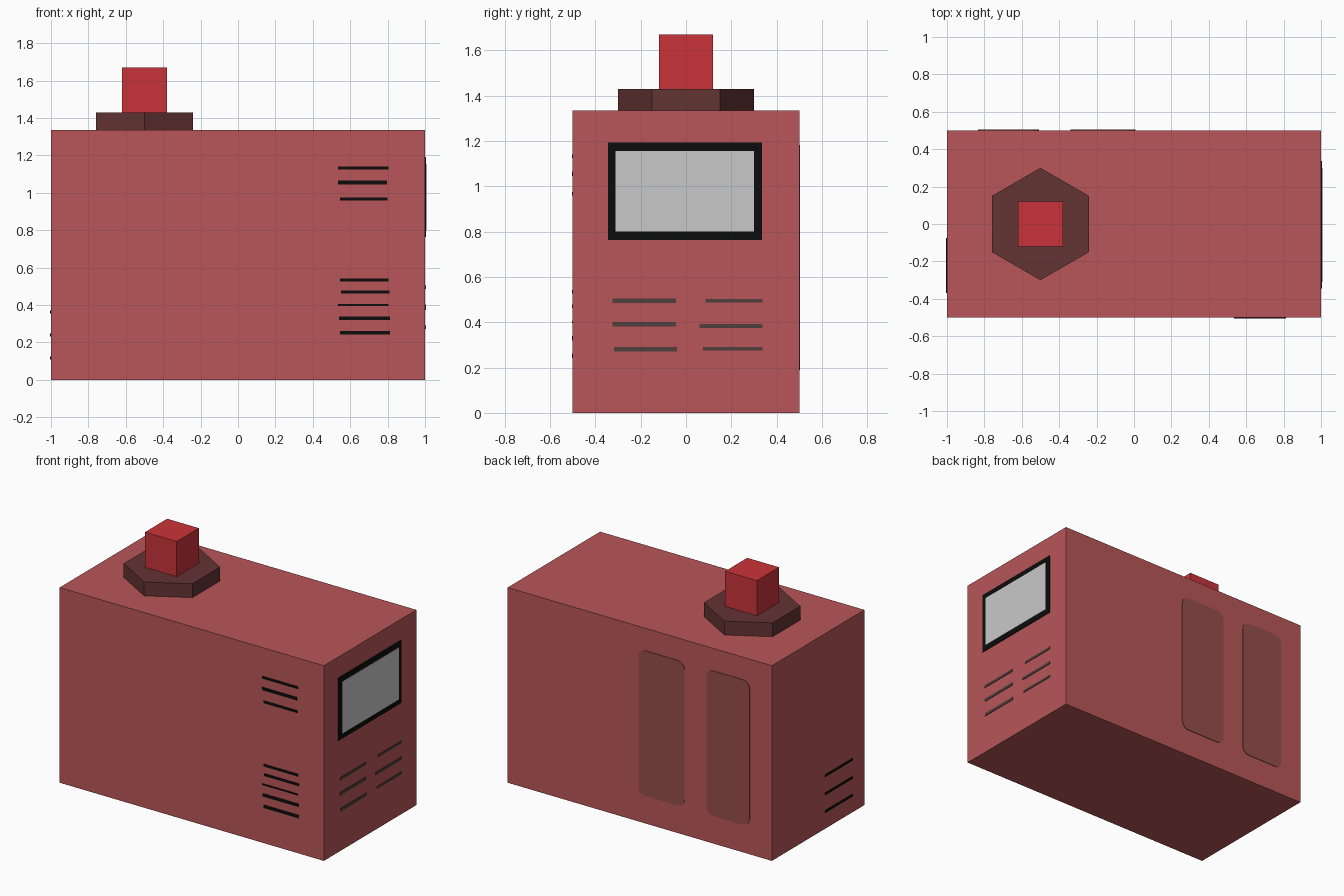
import bpy, bmesh, math
from mathutils import Matrix, Vector

if "Cube" in bpy.data.objects:
    bpy.data.objects.remove(bpy.data.objects["Cube"])


def material(name, rgb):
    lin = [((c / 255 + 0.055) / 1.055) ** 2.4 if c > 10 else c / 255 / 12.92 for c in rgb]
    m = bpy.data.materials.new(name)
    m.diffuse_color = (*lin, 1)
    m.use_nodes = True
    m.node_tree.nodes["Principled BSDF"].inputs["Base Color"].default_value = m.diffuse_color
    return m


BODY = material("dusty red", (184, 86, 88))
RED = material("bright red", (202, 52, 58))
BROWN = material("dark brown", (100, 51, 51))
BLACK = material("black", (12, 12, 12))
SCREEN = material("light grey", (201, 201, 201))
VENT = material("dark grey", (80, 62, 61))
PANEL = material("panel brown", (150, 79, 76))


def finish(bm, name, mat):
    me = bpy.data.meshes.new(name)
    bm.to_mesh(me)
    bm.free()
    me.materials.append(mat)
    ob = bpy.data.objects.new(name, me)
    bpy.context.collection.objects.link(ob)
    return ob


def box(name, lo, hi, mat):
    lo, hi = Vector(lo), Vector(hi)
    bm = bmesh.new()
    bmesh.ops.create_cube(bm, size=1, matrix=Matrix.Translation((lo + hi) / 2)
                          @ Matrix.Diagonal((*(hi - lo), 1)))
    return finish(bm, name, mat)


def plate(name, side, u0, u1, z0, z1, mat, depth=0.004):
    """Thin plate on a body wall; u is x on front/back, y on left/right."""
    a, b = {"front": (-0.5 - depth, -0.499), "back": (0.499, 0.5 + depth),
            "left": (-1 - depth, -0.999), "right": (0.999, 1 + depth)}[side]
    if side in ("front", "back"):
        return box(name, (u0, a, z0), (u1, b, z1), mat)
    return box(name, (a, u0, z0), (b, u1, z1), mat)


# Main body
box("body", (-1, -0.5, 0), (1, 0.5, 1.335), BODY)

# Hexagonal collar and square button on top
bm = bmesh.new()
bmesh.ops.create_cone(bm, cap_ends=True, segments=6, radius1=0.3, radius2=0.3, depth=0.095,
                      matrix=Matrix.Translation((-0.5, 0, 1.3825)))
finish(bm, "hex_collar", BROWN)
box("button", (-0.62, -0.12, 1.43), (-0.38, 0.12, 1.67), RED)

# Screen with black frame
plate("screen_frame", "right", -0.345, 0.335, 0.763, 1.193, BLACK)
plate("screen", "right", -0.31, 0.30, 0.80, 1.155, SCREEN, 0.007)

# Vents below the screen: (y start, y end, z, thickness)
for u0, u1, z, t in [(-0.325, -0.045, 0.495, 0.018), (-0.325, -0.045, 0.392, 0.02),
                     (-0.318, -0.04, 0.281, 0.02), (0.087, 0.338, 0.495, 0.016),
                     (0.06, 0.338, 0.384, 0.018), (0.074, 0.338, 0.283, 0.016)]:
    plate("screen_vent", "right", u0, u1, z - t / 2, z + t / 2, VENT)

# Front slits
for u0, u1, z, t in [(0.535, 0.805, 1.132, 0.016), (0.535, 0.797, 1.055, 0.02),
                     (0.545, 0.80, 0.967, 0.016), (0.545, 0.805, 0.534, 0.016),
                     (0.55, 0.81, 0.47, 0.016), (0.535, 0.805, 0.401, 0.01),
                     (0.54, 0.813, 0.329, 0.02), (0.545, 0.813, 0.252, 0.02)]:
    plate("front_slit", "front", u0, u1, z - t / 2, z + t / 2, BLACK)

# Left slits
for z in (0.363, 0.239, 0.118):
    plate("left_slit", "left", -0.37, -0.076, z - 0.008, z + 0.008, BLACK)

# Rounded panels on the back
for u0, u1 in [(-0.34, 0.008), (-0.833, -0.508)]:
    ob = plate("back_panel", "back", u0, u1, 0.19, 1.182, PANEL)
    bm = bmesh.new()
    bm.from_mesh(ob.data)
    edges = [e for e in bm.edges if abs(e.verts[0].co.y - e.verts[1].co.y) > 0.001]
    bmesh.ops.bevel(bm, geom=edges, offset=0.05, segments=4, profile=0.5, affect='EDGES')
    bm.to_mesh(ob.data)
    bm.free()
